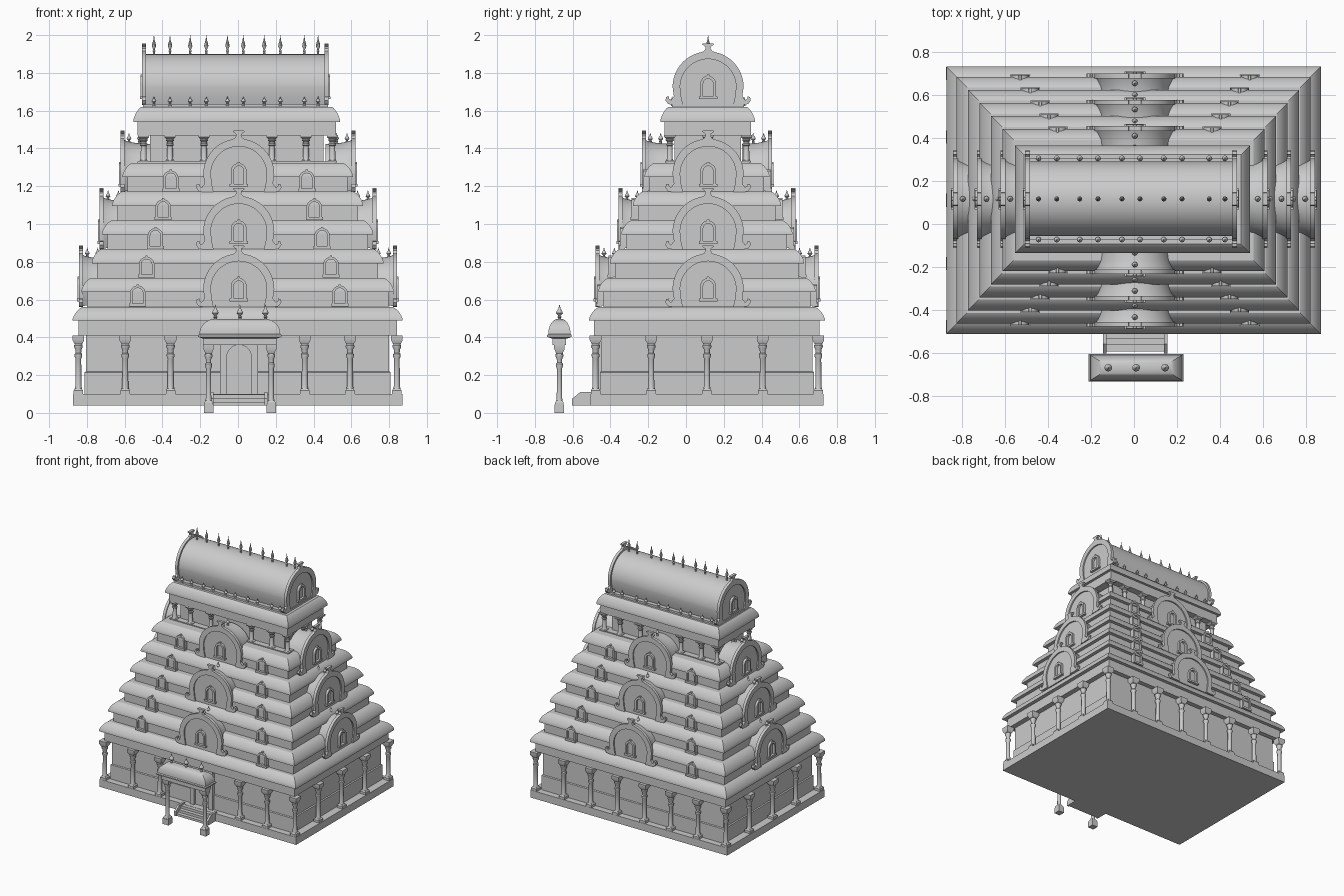
import bpy, bmesh
from math import sin, cos, pi, radians
from mathutils import Matrix, Vector

if "Cube" in bpy.data.objects:
    bpy.data.objects.remove(bpy.data.objects["Cube"])

CX, CY = -0.002, 0.111         # centre of the tower in plan
DX, DY = 0.004, 0.117          # centre line of dormers and roof
I = Matrix.Identity(4)


def loft(bm, rings, M=I):
    """Skin a list of equal-length closed rings and cap both ends."""
    vs = [[bm.verts.new(M @ Vector(p)) for p in r] for r in rings]
    n = len(vs[0])
    for a, b in zip(vs, vs[1:]):
        for i in range(n):
            bm.faces.new((a[i], a[(i + 1) % n], b[(i + 1) % n], b[i]))
    bm.faces.new(vs[0][::-1])
    bm.faces.new(vs[-1])


def rects(bm, prof, M=I):
    """Stacked rectangles from (half x, half y, z)."""
    loft(bm, [[(-a, -b, z), (a, -b, z), (a, b, z), (-a, b, z)] for a, b, z in prof], M)


def lathe(bm, prof, n, M=I):
    loft(bm, [[(r * cos((i + .5) * 2 * pi / n), r * sin((i + .5) * 2 * pi / n), z)
               for i in range(n)] for r, z in prof], M)


def prism(bm, pts, y0, y1, M=I):
    loft(bm, [[(u, y, v) for u, v in pts] for y in (y0, y1)], M)


def box(bm, x0, x1, y0, y1, z0, z1, M=I):
    prism(bm, [(x0, z0), (x1, z0), (x1, z1), (x0, z1)], y0, y1, M)


def arc(r, a0, a1, n, cv=0):
    return [(r * cos(radians(a0 + (a1 - a0) * i / n)),
             cv + r * sin(radians(a0 + (a1 - a0) * i / n))) for i in range(n + 1)]


def mirror(pts):
    return pts + [(-u, v) for u, v in reversed(pts)]


def shoe(r, n=30):
    """Horseshoe outline: round top on nearly upright legs."""
    leg = [(r * .9, -.094), (r * .965, -.05)]
    return leg + arc(r, 0, 180, n) + [(-u, v) for u, v in reversed(leg)]


def T(x, y, z):
    return Matrix.Translation((x, y, z))


def face(angle, dist, z, x=CX, y=CY):
    """Frame on one side of the tower, local -y pointing outwards."""
    return T(x, y, z) @ Matrix.Rotation(radians(angle), 4, 'Z') @ T(0, -dist, 0)


def finish(name, bm):
    bmesh.ops.recalc_face_normals(bm, faces=bm.faces)
    me = bpy.data.meshes.new(name)
    bm.to_mesh(me)
    bm.free()
    ob = bpy.data.objects.new(name, me)
    bpy.context.collection.objects.link(ob)
    bpy.ops.object.select_all(action='DESELECT')
    ob.select_set(True)
    bpy.context.view_layer.objects.active = ob
    bpy.ops.object.shade_smooth_by_angle()


def finial(bm, x, y, z, h, w):
    lathe(bm, [(w * r, h * t) for r, t in ((.6, -.1), (.45, .1), (.7, .16), (.35, .24), (1, .42),
                                         (.8, .56), (.35, .72), (.05, 1))], 10, T(x, y, z))


def column(bm, x, y, z, h, w):
    M = T(x, y, z)
    rects(bm, [(w * .9, w * .9, 0), (w * .9, w * .9, h * .06), (w * .65, w * .65, h * .09)], M)
    lathe(bm, [(w * r, h * t) for r, t in ((.75, .08), (.6, .13), (.55, .6), (.75, .64), (.75, .68), (.55, .7),
                                         (.6, .76), (.85, .8), (.85, .83), (.6, .86))], 12, M)
    rects(bm, [(w * .7, w * .7, h * .85), (w * 1.1, w * 1.1, h * .92), (w * 1.1, w * 1.1, h)], M)


def eave(hx, hy, z, drop=.05, h=.07):
    """Gently curved overhanging cornice profile."""
    out = [(hx - .035, hy - .035, z), (hx, hy, z), (hx, hy, z + .01)]
    for i in range(1, 7):
        t = i / 6
        d = drop * (.5 * t + .5 * (1 - cos(t * pi / 2)))
        out.append((hx - d, hy - d, z + .01 + (h - .01) * (.5 * t + .5 * sin(t * pi / 2))))
    return out


def horseshoe(bm, M):
    """Horseshoe gable: rim with scroll feet and crest, sunk panel, niche."""
    R, r = .188, .148
    half = [(.13, -.094), (.185, -.094), (.212, -.09), (.226, -.07), (.222, -.052), (.208, -.05),
            (.208, -.06), (.197, -.07), (.181, -.05)] + arc(R, 0, 78, 20)
    half += [(.022, R + .002), (.013, R + .016), (.015, R + .026), (.032, R + .038), (.028, R + .043), (0, R + .034)]
    prism(bm, mirror(half[:-1]) + shoe(r)[::-1], 0, .022, M)
    prism(bm, shoe(r + .01), .01, .022, M)
    arch = [(.041, -.05)] + arc(.041, 0, 78, 8, .018) + [(.006, .066)]
    inn = [(-.026, -.05)] + arc(.026, 180, 0, 10, .018) + [(.026, -.05)]
    prism(bm, mirror(arch) + inn, -.008, .012, M)
    box(bm, -.049, .049, -.01, .012, -.064, -.05, M)


# ---- ground storey
bm = bmesh.new()
C = T(CX, CY, 0)
rects(bm, [(.872, .617, .04), (.872, .617, .1)], C)
finish("plinth", bm)

bm = bmesh.new()
rects(bm, [(.81, .567, .1), (.81, .567, .215), (.802, .56, .22), (.802, .56, .42)], C)
finish("ground_walls", bm)

bm = bmesh.new()
rects(bm, [(.843, .597, .41), (.843, .597, .495)], C)
rects(bm, eave(.873, .624, .488, .05, .072), C)
finish("ground_cornice", bm)

bm = bmesh.new()
for s in (-1, 1):
    for x in (.843, .595, .355):
        column(bm, CX + s * x, CY - .59, .1, .31, .028)
        column(bm, CX + s * x, CY + .59, .1, .31, .028)
    column(bm, CX + s * .12, CY + .59, .1, .31, .028)
    for y in (-.295, 0, .295):
        column(bm, CX + s * .843, CY + y, .1, .31, .028)
finish("ground_columns", bm)

# ---- stepped tiers with small arched niches on front and back
tiers, niches = bmesh.new(), bmesh.new()
for i in range(5):
    hx, hy, z = .826 - .054 * i, .575 - .061 * i, .56 + .152 * i
    rects(tiers, [(hx - .028, hy - .028, z - .01), (hx - .028, hy - .028, z + .085)], C)
    rects(tiers, eave(hx, hy, z + .08, .05, .075), C)
    nx = (.535, .488, .441, .4, .36)[i]
    for a in (0, 180):
        for s in (-1, 1):
            M = face(a, hy + .008, z, DX) @ T(s * nx, 0, 0)
            o = [(.041, .02)] + arc(.041, 0, 80, 9, .073) + [(.005, .121)]
            inn = [(-.028, .02)] + arc(.028, 180, 0, 10, .073) + [(.028, .02)]
            prism(niches, mirror(o) + inn, 0, .028, M)
            prism(niches, arc(.038, 0, 180, 12, .073) + [(-.038, .008), (.038, .008)], .014, .1, M)
            box(niches, -.045, .045, -.004, .028, .004, .02, M)
finish("tier_steps", tiers)
finish("small_niches", niches)

# ---- big horseshoe dormers on all four sides
gables, vaults, fins = bmesh.new(), bmesh.new(), bmesh.new()
for k in range(3):
    z = .655 + .304 * k
    for a in (0, 90, 180, 270):
        side = a % 180 > 0
        d = (.843, .733, .622)[k] if side else (.59, .468, .345)[k]
        M = face(a, d, z, 0 if side else DX, DY if side else CY)
        horseshoe(gables, M)
        loft(vaults, [[(s * u, y, s * v) for u, v in shoe(.188, 28)] for s, y in
                      ((.97, .018), (.93, .035), (.895, .065), (.87, .1), (.855, .16))], M)
        for y in (.045, .1):
            p = M @ Vector((0, y, .165))
            finial(fins, p.x, p.y, p.z, .055, .013)
finish("dormer_gables", gables)
finish("dormer_vaults", vaults)
finish("dormer_finials", fins)

# ---- top storey
bm = bmesh.new()
C = T(-.007, DY - .002, 0)
rects(bm, [(.525, .222, 1.3), (.525, .222, 1.33), (.46, .175, 1.33), (.46, .175, 1.47)], C)
finish("top_walls", bm)
bm = bmesh.new()
rects(bm, [(.525, .23, 1.468), (.525, .23, 1.545)], C)
rects(bm, eave(.547, .25, 1.54, .042, .08), C)
finish("top_cornice", bm)
bm = bmesh.new()
for s in (-1, 1):
    for x in (.5, .36, .18):
        for t in (-1, 1):
            column(bm, s * x, DY + t * .203, 1.325, .147, .027)
    column(bm, s * .5, DY, 1.325, .147, .027)
finish("top_columns", bm)

# ---- barrel roof with gable ends and rows of finials
RX = -.014
bm = bmesh.new()
loft(bm, [[(x, DY + u, 1.725 + v) for u, v in shoe(.174, 36)] for x in (RX - .48, RX + .48)])
box(bm, RX - .49, RX + .49, DY - .19, DY + .19, 1.61, 1.635)
finish("barrel_roof", bm)
bm = bmesh.new()
for a in (90, 270):
    horseshoe(bm, face(a, .494, 1.725, RX, DY))
finish("roof_gables", bm)
bm = bmesh.new()
for x in (-.445, -.36, -.253, -.168, -.056, .028, .139, .224, .351, .424):
    finial(bm, x, DY, 1.9, .1, .012)
    for s in (-1, 1):
        finial(bm, x, DY + s * .19, 1.63, .045, .013)
finish("roof_finials", bm)

# ---- doorway and stairs
bm = bmesh.new()
M = T(.006, -.474, 0)
half = [(.1, .1), (.1, .41)]
inn = [(-.065, .1)] + arc(.065, 180, 0, 14, .295) + [(.065, .1)]
prism(bm, half + [(-.1, .41), (-.1, .1)] + inn, 0, .04, M)
prism(bm, inn, .018, .04, M)
finish("doorway", bm)
bm = bmesh.new()
for i in range(3):
    box(bm, -.13, .14, -.595 + .03 * i, -.49, .04, .058 + .02 * i)
for x in (-.145, .14):
    R = Matrix.Rotation(pi / 2, 4, 'Z')
    prism(bm, [(-.603, .04), (-.603, .075), (-.56, .11), (-.49, .11), (-.49, .04)], -x - .016, -x, R)
finish("stairs", bm)

# ---- porch
PX, PY = .01, -.67
bm = bmesh.new()
for s in (-1, 1):
    column(bm, PX + s * .166, PY, .035, .33, .025)
    rects(bm, [(.025, .025, 0), (.025, .025, .045)], T(PX + s * .166, PY, 0))
finish("porch_columns", bm)
bm = bmesh.new()
box(bm, PX - .195, PX + .195, PY - .036, PY + .036, .36, .415)
prof = [(.2, .045, .395), (.221, .065, .403), (.221, .065, .412)]
prof += [(.214 - .085 * (1 - cos(t)), .006 + .053 * cos(t), .418 + .08 * sin(t))
         for t in (i * pi / 16 for i in range(9))]
rects(bm, prof, T(PX, PY, 0))
finish("porch_roof", bm)
bm = bmesh.new()
for x in (-.12, .01, .145):
    finial(bm, x, PY, .495, .078, .018)
finish("porch_finials", bm)
